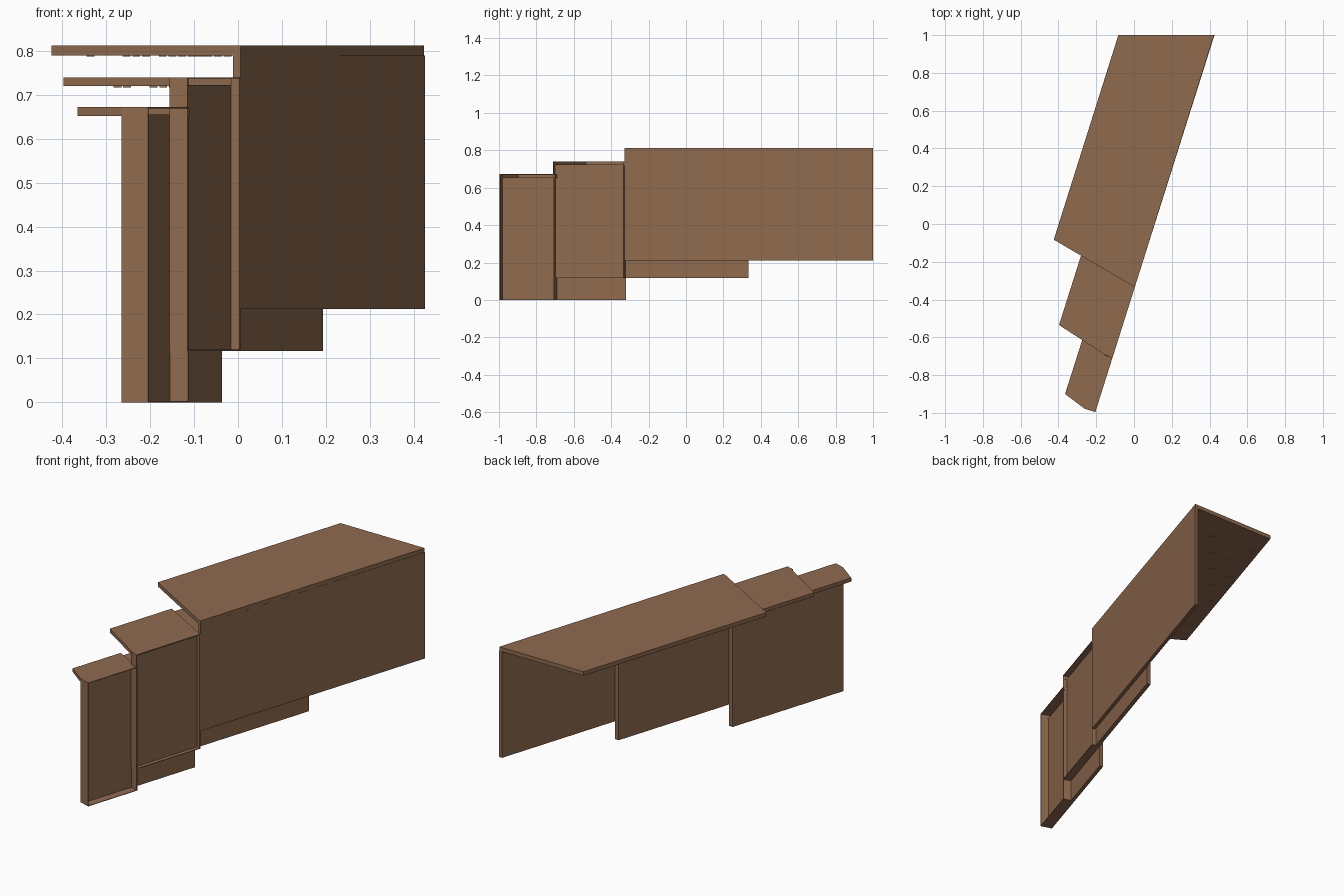
import bpy, bmesh
from mathutils import Vector

if "Cube" in bpy.data.objects:
    bpy.data.objects.remove(bpy.data.objects["Cube"])

brown = bpy.data.materials.new("brown_metal")
brown.diffuse_color = (0.279, 0.147, 0.078, 1)
brown.use_nodes = True
brown.node_tree.nodes["Principled BSDF"].inputs["Base Color"].default_value = brown.diffuse_color

ORIGIN = Vector((0.11, 0.0))
ALONG = Vector((0.3013, 0.9535))      # direction of the outer side
INWARD = Vector((-0.9535, 0.3013))


def P(s, n):
    """Point at distance s along the outer side, n inward from it."""
    return ORIGIN + ALONG * s + INWARD * n


def L(y, n):
    """Point on the line n inward from the outer side, at a given y."""
    return Vector((ORIGIN.x + 0.316 * y - n * 1.049, y))


def finish(bm, name):
    bmesh.ops.recalc_face_normals(bm, faces=bm.faces[:])
    me = bpy.data.meshes.new(name)
    bm.to_mesh(me)
    bm.free()
    me.materials.append(brown)
    bpy.context.collection.objects.link(bpy.data.objects.new(name, me))


def add_prism(bm, pts, z0, z1):
    lo = [bm.verts.new((p[0], p[1], z0)) for p in pts]
    hi = [bm.verts.new((p[0], p[1], z1)) for p in pts]
    bm.faces.new(lo)
    bm.faces.new(hi)
    n = len(pts)
    for i in range(n):
        j = (i + 1) % n
        bm.faces.new((lo[i], lo[j], hi[j], hi[i]))


def prism(name, pts, z0, z1):
    bm = bmesh.new()
    add_prism(bm, pts, z0, z1)
    finish(bm, name)


def lip(name, path, z0, z1, t=0.003):
    """Thin upright strip following a path, thickened to its right."""
    bm = bmesh.new()
    for a, b in zip(path, path[1:]):
        a, b = Vector(a), Vector(b)
        d = (b - a).normalized() * t
        o = Vector((d.y, -d.x))
        add_prism(bm, (a, b, b + o, a + o), z0, z1)
    finish(bm, name)


def studs(name, y_from, y_to, inset, width, z):
    """Staggered small flat studs under a roof."""
    bm = bmesh.new()
    row, y = 0, y_from
    while y < y_to:
        n = inset + (0.06 if row % 2 else 0.0)
        while n < width:
            c = L(y, n)
            add_prism(bm, [(c.x + i * 0.009, c.y + j * 0.009) for i, j in
                           ((-1, -1), (1, -1), (1, 1), (-1, 1))], z - 0.003, z)
            n += 0.12
        row, y = row + 1, y + 0.13
    finish(bm, name)


# Large outer section: solid roof and side wall
prism("large_roof", [(-0.083, 1), (0.424, 1), P(-0.346, 0), P(-0.346, 0.02),
                     (-0.425, -0.083)], 0.79, 0.812)
prism("large_wall", [P(-0.346, 0), L(1, 0), L(1, 0.018), P(-0.346, 0.018)], 0.212, 0.79)
studs("large_roof_studs", 0.05, 0.95, 0.08, 0.45, 0.79)


def sliding_section(name, s0, s1, n0, n1, z0, z1, rear, width, left, kink, hide_left):
    """Telescoping section: recessed wall and roof with thin flanges."""
    roof = z1 - 0.02
    prism(name + "_wall", [P(s0, n0), L(rear, n0), L(rear, n1), P(s0, n1)], z0, roof)
    prism(name + "_front_flange", [P(s0, 0), P(s0 + 0.003, 0), P(s0 + 0.003, n1), P(s0, n1)], z0, z1)
    prism(name + "_bottom_flange", [P(s0, 0), P(s1, 0), P(s1, n1), P(s0, n1)], z0, z0 + 0.003)
    prism(name + "_rear_stop", [P(s1 - 0.005, 0), P(s1, 0), P(s1, n0), P(s1 - 0.005, n0)], z0, z1 - 0.003)
    # roof: hidden sliding sheet, visible cover and the lips between them
    prism(name + "_roof_sheet", [left, kink, P(s0, n0), L(rear, n0),
                                 (L(rear, 0).x - width, rear)], roof, roof + 0.003)
    prism(name + "_roof_cover", [left, kink, P(s0, 0), P(s1, 0), hide_left], z1 - 0.003, z1)
    lip(name + "_roof_lip", [hide_left[:], left, kink, P(s0, 0)][::-1], roof, z1)
    lip(name + "_roof_stop", [P(s1, 0), hide_left], roof, z1 - 0.003)


# Middle and small sliding sections
sliding_section("middle", -0.745, -0.347, 0.021, 0.043, 0.117, 0.74, 0.335, 0.33,
                (-0.397, -0.535), (-0.157, -0.69), (-0.281, -0.168))
studs("middle_roof_studs", -0.45, 0.3, 0.09, 0.28, 0.72)
sliding_section("small", -1.0445, -0.738, 0.043, 0.063, 0.0, 0.672, -0.32, 0.187,
                (-0.365, -0.9), (-0.265, -0.975), (-0.275, -0.617))
studs("small_roof_studs", -0.8, -0.36, 0.1, 0.15, 0.652)
